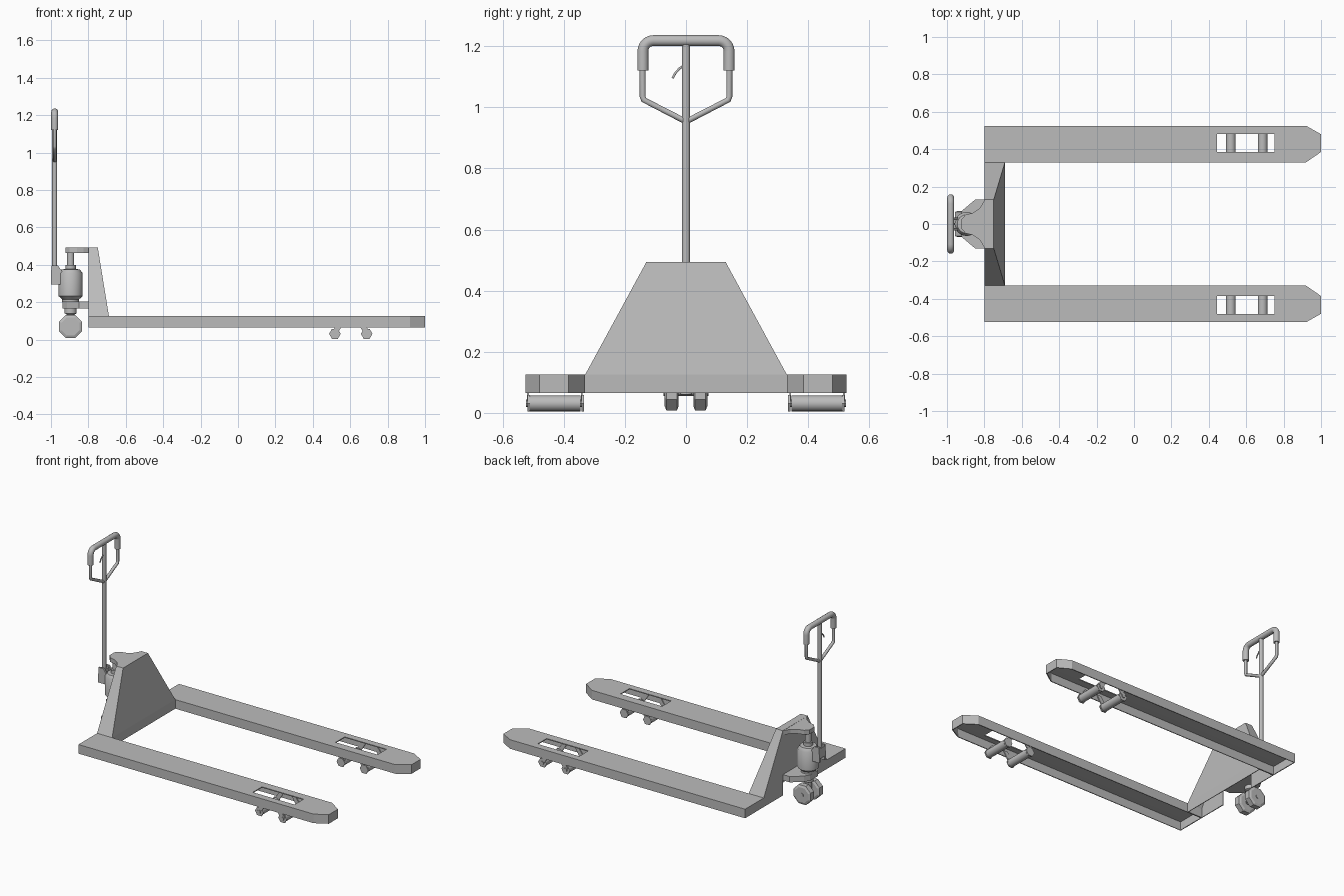
import bpy, bmesh, math
from mathutils import Vector, Matrix

if "Cube" in bpy.data.objects:
    bpy.data.objects.remove(bpy.data.objects["Cube"])

GREY = (0.5, 0.5, 0.5, 1)
mat = bpy.data.materials.new("plain grey")
mat.use_nodes = True
mat.diffuse_color = GREY
mat.node_tree.nodes["Principled BSDF"].inputs["Base Color"].default_value = GREY


def finish(name, bm, smooth=False, shell=0):
    bmesh.ops.remove_doubles(bm, verts=bm.verts, dist=1e-5)
    bmesh.ops.recalc_face_normals(bm, faces=bm.faces)
    me = bpy.data.meshes.new(name)
    bm.to_mesh(me)
    bm.free()
    me.materials.append(mat)
    ob = bpy.data.objects.new(name, me)
    bpy.context.collection.objects.link(ob)
    if shell:
        mod = ob.modifiers.new("sheet", "SOLIDIFY")
        mod.thickness = shell
        mod.offset = -1
    if smooth:
        shade(ob)
    return ob


def shade(ob):
    bpy.ops.object.select_all(action="DESELECT")
    ob.select_set(True)
    bpy.context.view_layer.objects.active = ob
    bpy.ops.object.shade_smooth_by_angle(angle=math.radians(40))


def face(bm, pts):
    return bm.faces.new([bm.verts.new(p) for p in pts])


def prism(name, pts, offset):
    """Extrude a flat outline along an offset."""
    bm = bmesh.new()
    f = face(bm, pts)
    out = bmesh.ops.extrude_face_region(bm, geom=[f])
    verts = [v for v in out["geom"] if isinstance(v, bmesh.types.BMVert)]
    bmesh.ops.translate(bm, verts=verts, vec=offset)
    return finish(name, bm)


def lathe(name, centre, rings, sides=24, axis="Z", smooth=True, turn=0):
    """Stack of (radius, offset) rings around an axis."""
    bm = bmesh.new()
    rot = Matrix.Rotation(math.pi / 2, 3, "X") if axis == "Y" else Matrix.Identity(3)
    loops = []
    for r, h in rings:
        angles = [turn + math.tau * i / sides for i in range(sides)]
        loops.append([bm.verts.new(Vector(centre) + rot @ Vector(
            (r * math.cos(a), r * math.sin(a), h))) for a in angles])
    for a, b in zip(loops, loops[1:]):
        for i in range(sides):
            j = (i + 1) % sides
            bm.faces.new((a[i], a[j], b[j], b[i]))
    bm.faces.new(loops[0])
    bm.faces.new(loops[-1])
    return finish(name, bm, smooth)


def tube(name, pts, radius):
    cu = bpy.data.curves.new(name, "CURVE")
    cu.dimensions = "3D"
    cu.bevel_depth = radius
    cu.bevel_resolution = 3
    cu.use_fill_caps = True
    sp = cu.splines.new("POLY")
    sp.points.add(len(pts) - 1)
    for p, q in zip(sp.points, pts):
        p.co = (*q, 1)
    cu.materials.append(mat)
    ob = bpy.data.objects.new(name, cu)
    bpy.context.collection.objects.link(ob)
    bpy.ops.object.select_all(action="DESELECT")
    ob.select_set(True)
    bpy.context.view_layer.objects.active = ob
    bpy.ops.object.convert(target="MESH")
    shade(bpy.context.object)


def mirrored(half):
    return half + [(x, -y, z) for x, y, z in reversed(half)]


LOW, TOP, BACK = 0.065, 0.125, -0.8

# Forks: folded sheet channels with a roller window and clipped tips
for s, side in ((1, "left"), (-1, "right")):
    bm = bmesh.new()
    xs, ys = (BACK, 0.445, 0.75, 0.92), (0.33, 0.385, 0.48, 0.525)
    for i in range(3):
        for j in range(3):
            if (i, j) != (1, 1):
                face(bm, [(x, s * y, TOP) for x, y in (
                    (xs[i], ys[j]), (xs[i + 1], ys[j]), (xs[i + 1], ys[j + 1]), (xs[i], ys[j + 1]))])
    face(bm, [(0.92, s * ys[1], TOP), (1, s * ys[1], TOP), (1, s * ys[2], TOP), (0.92, s * ys[2], TOP)])
    for a, b in ((0, 1), (3, 2)):
        face(bm, [(0.92, s * ys[a], TOP), (1, s * ys[b], TOP), (0.92, s * ys[b], TOP)])
    bmesh.ops.remove_doubles(bm, verts=bm.verts, dist=1e-5)
    rim = [e for e in bm.edges if e.is_boundary and not all(
        0.44 < v.co.x < 0.76 and 0.38 < abs(v.co.y) < 0.49 for v in e.verts)]
    out = bmesh.ops.extrude_edge_only(bm, edges=rim)
    bmesh.ops.translate(bm, vec=(0, 0, LOW - TOP),
                        verts=[v for v in out["geom"] if isinstance(v, bmesh.types.BMVert)])
    finish("fork_" + side, bm, shell=0.006)

    # Load rollers hung on side links
    for n, x in enumerate((0.518, 0.688)):
        lean = 0.04 if n == 0 else -0.04
        lathe(f"load_roller_{side}_{n}", (x, s * 0.43, 0.031),
              [(0.026, -0.085), (0.026, 0.085)], 16, "Y")
        lathe(f"roller_axle_{side}_{n}", (x, s * 0.43, 0.031),
              [(0.012, -0.094), (0.012, 0.094)], 8, "Y")
        for y in (0.338, 0.514):
            lathe(f"roller_link_{side}_{n}", (x, s * y + 0.004, 0.031),
                  [(0.031, 0), (0.031, 0.008)], 6, "Y", False)
            prism(f"roller_strut_{side}_{n}", [
                (x - 0.018, s * y, 0.04), (x + 0.018, s * y, 0.04),
                (x + lean + 0.015, s * y, 0.1), (x + lean - 0.015, s * y, 0.1)], (0, s * 0.006, 0))

# Heel housing: sheet tower, open below, notched behind for the steering bracket
bm = bmesh.new()
H = 0.493
face(bm, mirrored([(BACK, 0.13, LOW), (BACK, 0.33, LOW), (BACK, 0.33, TOP), (BACK, 0.13, H)])[:4]
     + [(BACK, -0.13, H), (BACK, -0.33, TOP), (BACK, -0.33, LOW), (BACK, -0.13, LOW),
        (BACK, -0.13, 0.185), (BACK, 0.13, 0.185)])
face(bm, mirrored([(-0.69, 0.33, TOP), (-0.75, 0.13, H)]))
face(bm, mirrored([(-0.69, 0.33, LOW), (-0.69, 0.33, TOP)]))
face(bm, mirrored([(BACK, 0.13, H), (-0.75, 0.13, H)]))
for s in (1, -1):
    face(bm, [(BACK, s * 0.33, TOP), (-0.69, s * 0.33, TOP), (-0.75, s * 0.13, H), (BACK, s * 0.13, H)])
    face(bm, [(BACK, s * 0.33, LOW), (-0.69, s * 0.33, LOW), (-0.69, s * 0.33, TOP), (BACK, s * 0.33, TOP)])
finish("heel_housing", bm, shell=0.006)

# Brackets that hold the pump
prism("upper_bracket", mirrored([(-0.76, 0.125, 0.463), (-0.8, 0.125, 0.463), (-0.825, 0.085, 0.463),
      (-0.86, 0.06, 0.463), (-0.9, 0.05, 0.463), (-0.922, 0.025, 0.463)]), (0, 0, 0.029))
prism("lower_bracket", mirrored([(-0.79, 0.13, 0.165), (-0.85, 0.13, 0.165),
      (-0.915, 0.075, 0.165), (-0.937, 0.04, 0.165)]), (0, 0, 0.038))

# Pump body, ram and steering neck on one axis
PX = -0.895
lathe("pump_body", (PX, 0, 0), [(0.045, 0.2), (0.045, 0.215), (0.064, 0.232), (0.064, 0.355),
      (0.05, 0.375), (0.028, 0.377), (0.028, 0.4), (0.019, 0.4), (0.019, 0.47)])
lathe("steering_neck", (PX, 0, 0), [(0.022, 0.06), (0.022, 0.135), (0.032, 0.14), (0.032, 0.17)])

# Twin steering wheels
for s, side in ((1, "left"), (-1, "right")):
    lathe("steer_wheel_" + side, (PX, s * 0.047, 0.07), [(0.052, -0.023), (0.067, -0.017),
          (0.067, 0.017), (0.052, 0.023)], 8, "Y", False, math.pi / 8)
lathe("steer_axle", (PX, 0, 0.07), [(0.014, -0.074), (0.014, 0.074)], 12, "Y")

# Drawbar foot and shaft
HX = -0.98
for y in (-0.034, 0.022):
    prism("drawbar_ear", [(-1, y, 0.295), (-0.93, y, 0.295), (-0.93, y, 0.35), (-0.962, y, 0.395),
          (-0.998, y, 0.395)], (0, 0.012, 0))
prism("drawbar_foot", [(-0.997, -0.024, 0.32), (-0.96, -0.024, 0.32), (-0.96, -0.024, 0.385),
      (-0.997, -0.024, 0.385)], (0, 0.048, 0))
lathe("drawbar_shaft", (HX, 0, 0), [(0.0135, 0.33), (0.0135, 1.21)], 16)

# Handle loop, padded grip and release lever
tube("handle_loop", mirrored([(HX, 0.142, 1.14), (HX, 0.142, 1.035), (HX, 0.138, 1.024),
     (HX, 0.01, 0.958)]), 0.01)
corner = [(HX, 0.107 + 0.034 * math.cos(a), 1.184 + 0.034 * math.sin(a))
          for a in (math.pi / 2 * i / 6 for i in range(7))]
tube("handle_grip", mirrored([(HX, 0.141, 1.12)] + corner), 0.0185)
tube("release_lever", [(HX, -0.005, 1.137), (HX, -0.02, 1.128), (HX, -0.034, 1.113), (HX, -0.044, 1.095)], 0.004)
